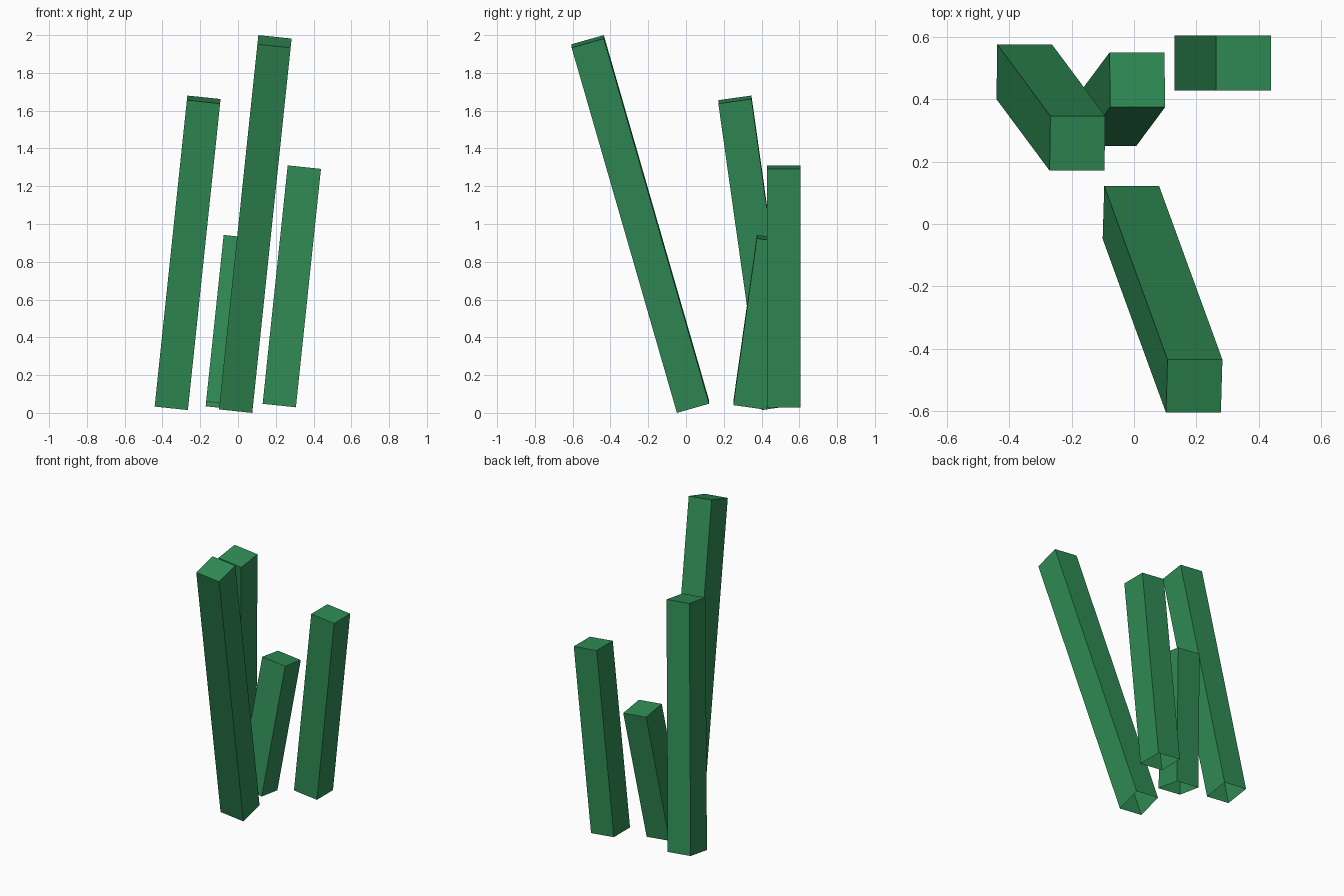
import bpy, bmesh
from math import radians
from mathutils import Matrix, Vector

if "Cube" in bpy.data.objects:
    bpy.data.objects.remove(bpy.data.objects["Cube"])

WIDTH = 0.177    # square section of every blade
LEAN = 6         # shared sideways tilt in degrees

green = bpy.data.materials.new("leaf_green")
green.diffuse_color = (0.029, 0.26, 0.09, 1)
green.use_nodes = True
green.node_tree.nodes["Principled BSDF"].inputs["Base Color"].default_value = green.diffuse_color


def blade(name, base, length, pitch):
    """Square post open underneath, tilted about the centre of its base."""
    bm = bmesh.new()
    bmesh.ops.create_cube(bm, size=1)
    bottom = [f for f in bm.faces if f.normal.z < -0.9]
    bmesh.ops.delete(bm, geom=bottom, context='FACES_ONLY')
    for v in bm.verts:
        v.co = Vector((v.co.x * WIDTH, v.co.y * WIDTH, (v.co.z + 0.5) * length))
    tilt = Matrix.Rotation(radians(LEAN), 4, 'Y') @ Matrix.Rotation(radians(pitch), 4, 'X')
    bm.transform(Matrix.Translation(base) @ tilt)
    mesh = bpy.data.meshes.new(name)
    bm.to_mesh(mesh)
    bm.free()
    mesh.materials.append(green)
    bpy.context.collection.objects.link(bpy.data.objects.new(name, mesh))


# Grass blades: base centre, length, forward pitch in degrees
blade("tall_front_blade", (-0.01, 0.037, 0.0335), 2.022, 16)
blade("left_blade", (-0.352, 0.488, 0.0365), 1.647, 8)
blade("short_middle_blade", (-0.082, 0.338, 0.038), 0.896, -8)
blade("right_blade", (0.2185, 0.517, 0.039), 1.269, 0)
